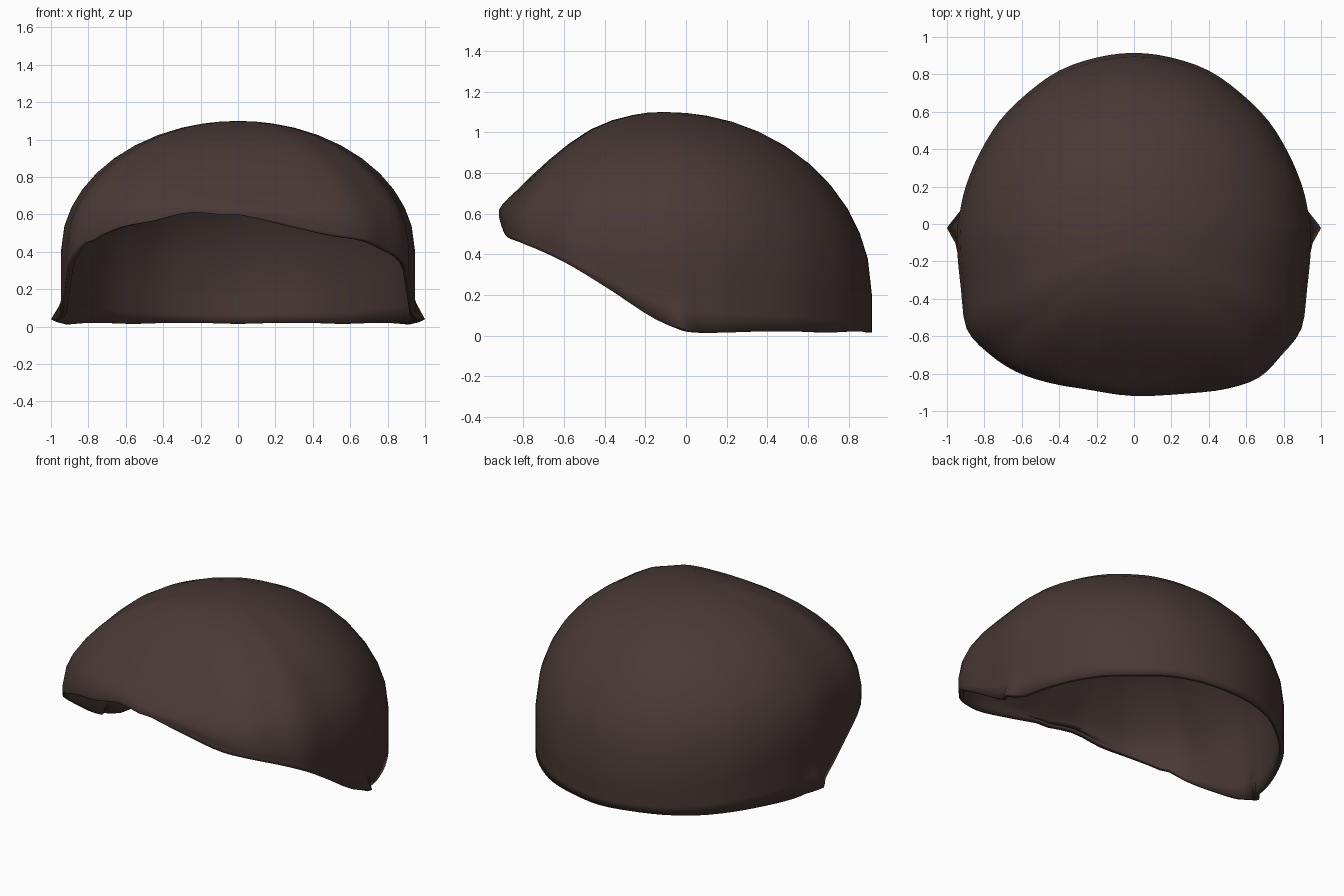
import bpy, bmesh, math
from mathutils import Vector

if "Cube" in bpy.data.objects:
    bpy.data.objects.remove(bpy.data.objects["Cube"])

CROWN_Z, CENTRE_Y = 1.10, -0.10
SUB = 3        # columns per rim span
SIDE_ROWS = 4  # rows below the dome's widest ring

# Rim seen from above plus its height: uneven fringe, shared sides and back
fringe_right = [(0, -.92, .60), (.3, -.905, .53), (.5, -.88, .485), (.67, -.82, .46),
                (.79, -.70, .41), (.895, -.56, .34)]
fringe_left = [(-.895, -.56, .36), (-.78, -.69, .48), (-.63, -.79, .55),
               (-.45, -.85, .585), (-.25, -.885, .63)]
side = [(.925, -.35, .21), (.945, -.15, .08), (.945, -.025, .04), (.93, .07, .015),
        (.90, .2, .015), (.83, .37, .02), (.72, .55, .02), (.57, .70, .015),
        (.4, .82, .02), (.2, .89, .02)]
rim = [Vector(p) for p in fringe_right + side + [(0, .915, .015)]
       + [(-x, y, z) for x, y, z in reversed(side)] + fringe_left]

# Dome height against fraction of radius, for front, side and back
fractions = [.1, .2, .32, .45, .58, .7, .8, .88, .94, .98, 1]
front_z = [1.098, 1.085, 1.06, 1.015, .945, .865, .79, .725, .68, .645, .62]


def ellipse(s, base):
    return base + (CROWN_Z - base) * math.sqrt(1 - s * s)


def spline(a, b, c, d, t):
    return .5 * (2 * b + (c - a) * t + (2 * a - 5 * b + 4 * c - d) * t * t
                 + (3 * b - a - 3 * c + d) * t ** 3)


def column(p, flare):
    """Points running from just off the crown down to the rim point p."""
    out = Vector((p.x, p.y - CENTRE_Y))
    facing = out.normalized().y
    w = facing * facing
    zs = []
    for s, zf in zip(fractions, front_z):
        end = zf if facing < 0 else ellipse(s, .2)
        zs.append(w * end + (1 - w) * ellipse(s, .4))
    if p.z > zs[-1]:
        k = (CROWN_Z - p.z) / (CROWN_Z - zs[-1])
        zs = [CROWN_Z - (CROWN_Z - z) * k for z in zs]
    pts = [(out.x * s, out.y * s + CENTRE_Y, z) for s, z in zip(fractions, zs)]
    low = zs[-1]
    for i in range(1, SIDE_ROWS + 1):
        t = i / SIDE_ROWS
        pull = 1 + (flare if i == SIDE_ROWS else 0)
        pts.append((out.x * pull, out.y * pull + CENTRE_Y, low + (min(p.z, low - .02) - low) * t))
    return pts


# Shell of the cap, with a small pointed tab at each side
bm = bmesh.new()
n = len(rim)
cols = []
for i in range(n):
    for j in range(SUB):
        p = spline(rim[i - 1], rim[i], rim[(i + 1) % n], rim[(i + 2) % n], j / SUB)
        tab = max(0, 1 - abs(p.y + .025) / .09) * .058
        cols.append([bm.verts.new(q) for q in column(p, tab)])
top = bm.verts.new((0, CENTRE_Y, CROWN_Z))
for i, a in enumerate(cols):
    b = cols[(i + 1) % len(cols)]
    bm.faces.new((top, a[0], b[0]))
    for k in range(len(a) - 1):
        bm.faces.new((a[k], a[k + 1], b[k + 1], b[k]))
for f in bm.faces:
    f.smooth = True
mesh = bpy.data.meshes.new("hair_cap")
bm.to_mesh(mesh)
bm.free()
cap = bpy.data.objects.new("hair_cap", mesh)
bpy.context.collection.objects.link(cap)

# Thin wall, grown inwards
wall = cap.modifiers.new("wall", 'SOLIDIFY')
wall.thickness = .03
wall.offset = -1

mat = bpy.data.materials.new("dark_brown")
mat.diffuse_color = (.065, .04, .036, 1)
mat.use_nodes = True
mat.node_tree.nodes["Principled BSDF"].inputs["Base Color"].default_value = mat.diffuse_color
mesh.materials.append(mat)
